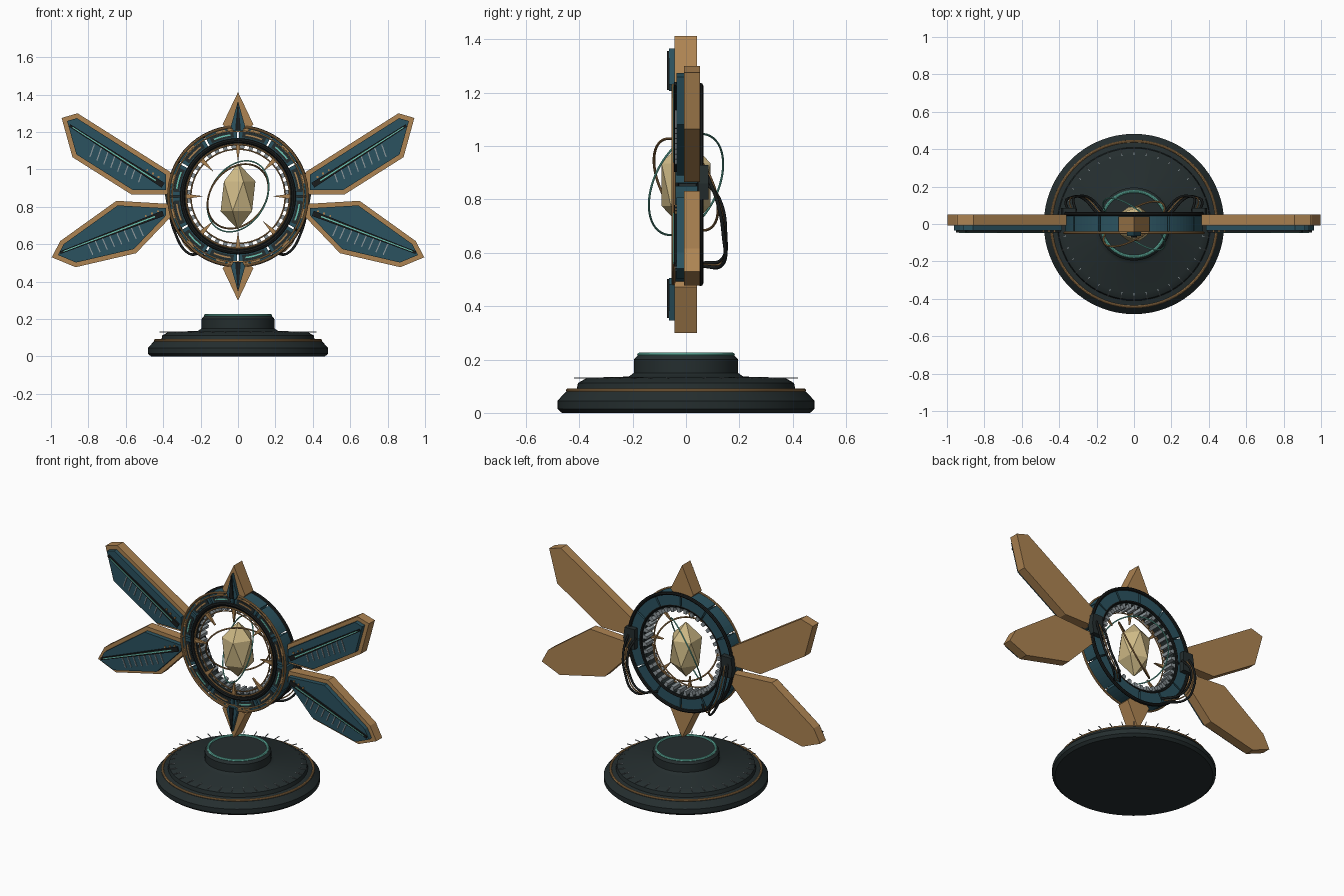
import bpy, bmesh
from math import sin, cos, pi, radians
from mathutils import Vector

if "Cube" in bpy.data.objects:
    bpy.data.objects.remove(bpy.data.objects["Cube"])

CZ = 0.856  # height of the ring centre


def material(name, rgb):
    m = bpy.data.materials.new(name)
    m.use_nodes = True
    m.diffuse_color = (*rgb, 1)
    m.node_tree.nodes["Principled BSDF"].inputs["Base Color"].default_value = (*rgb, 1)
    return m


DARK = material("charcoal", (0.018, 0.027, 0.028))
TEAL = material("deep teal", (0.024, 0.085, 0.115))
GOLD = material("bronze gold", (0.42, 0.23, 0.085))
PALE = material("pale crystal", (0.62, 0.49, 0.24))
GLOW = material("mint glow", (0.15, 0.56, 0.45))
STEEL = material("steel grey", (0.27, 0.31, 0.33))
BLACK = material("black rubber", (0.01, 0.012, 0.012))


def finish(bm, name, mat, smooth=False):
    bmesh.ops.recalc_face_normals(bm, faces=bm.faces)
    me = bpy.data.meshes.new(name)
    bm.to_mesh(me)
    bm.free()
    me.materials.append(mat)
    ob = bpy.data.objects.new(name, me)
    bpy.context.collection.objects.link(ob)
    if smooth:
        shade(ob)
    return ob


def shade(ob):
    bpy.ops.object.select_all(action="DESELECT")
    ob.select_set(True)
    bpy.context.view_layer.objects.active = ob
    bpy.ops.object.shade_smooth_by_angle(angle=radians(35))


def prism(bm, pts, y0, y1):
    """Extrude an (x, z) outline between two depths."""
    a = [bm.verts.new((x, y0, z)) for x, z in pts]
    b = [bm.verts.new((x, y1, z)) for x, z in pts]
    bm.faces.new(a)
    bm.faces.new(b[::-1])
    for i in range(len(a)):
        j = (i + 1) % len(a)
        bm.faces.new((a[i], b[i], b[j], a[j]))


def polar(r, deg):
    return Vector((r * cos(radians(deg)), CZ + r * sin(radians(deg))))


def sector(bm, r0, r1, a0, a1, y0, y1, n=8):
    """Arc-shaped block; built as a strip of short prisms' outline."""
    angles = [a0 + (a1 - a0) * i / n for i in range(n + 1)]
    prism(bm, [polar(r1, a) for a in angles] + [polar(r0, a) for a in reversed(angles)], y0, y1)


def bar(bm, p, q, w0, w1, y0, y1):
    """Tapered straight bar from p to q in the front plane."""
    p, q = Vector(p), Vector(q)
    d = (q - p).normalized()
    n = Vector((-d.y, d.x)) / 2
    prism(bm, [p + n * w0, q + n * w1, q - n * w1, p - n * w0], y0, y1)


def inset(pts, d):
    """Shrink a counter-clockwise outline evenly."""
    out = []
    for i, p in enumerate(pts):
        p, a, b = Vector(p), Vector(pts[i - 1]), Vector(pts[(i + 1) % len(pts)])
        e, f = (p - a).normalized(), (b - p).normalized()
        n, m = Vector((-e.y, e.x)), Vector((-f.y, f.x))
        out.append(p + (n + m) * d / (1 + n.dot(m)))
    return out


def torus(name, mat, R, r, loc, normal=(0, 1, 0), seg=72):
    bpy.ops.mesh.primitive_torus_add(major_radius=R, minor_radius=r, major_segments=seg,
                                     minor_segments=8, location=loc)
    ob = bpy.context.object
    ob.name = name
    ob.rotation_euler = Vector(normal).to_track_quat("Z", "Y").to_euler()
    ob.data.materials.append(mat)
    shade(ob)


# Stepped round pedestal
bm = bmesh.new()
profile = [(0, 0), (0.465, 0), (0.482, 0.015), (0.482, 0.045), (0.45, 0.08), (0.41, 0.088),
           (0.405, 0.112), (0.37, 0.132), (0.215, 0.136), (0.195, 0.15), (0.195, 0.2),
           (0.18, 0.217), (0, 0.217)]
vs = [bm.verts.new((r, 0, z)) for r, z in profile]
edges = [bm.edges.new(pair) for pair in zip(vs, vs[1:])]
bmesh.ops.spin(bm, geom=vs + edges, axis=(0, 0, 1), cent=(0, 0, 0), angle=2 * pi, steps=64)
bmesh.ops.remove_doubles(bm, verts=bm.verts, dist=0.0005)
finish(bm, "pedestal", DARK, True)
torus("pedestal_trim", GOLD, 0.443, 0.007, (0, 0, 0.085), (0, 0, 1))
torus("pedestal_light", GLOW, 0.175, 0.008, (0, 0, 0.218), (0, 0, 1))

# Radial tick pins on the pedestal
bm = bmesh.new()
for i in range(36):
    a = 2 * pi * i / 36
    u, n = Vector((cos(a), sin(a), 0)), Vector((-sin(a), cos(a), 0)) * 0.002
    up = Vector((0, 0, 0.002))
    ends = [[bm.verts.new(u * r + Vector((0, 0, 0.131)) + o) for o in (n + up, up - n, -n - up, n - up)]
            for r in (0.37, 0.42)]
    bm.faces.new(ends[0])
    bm.faces.new(ends[1])
    for k in range(4):
        m = (k + 1) % 4
        bm.faces.new((ends[0][k], ends[0][m], ends[1][m], ends[1][k]))
finish(bm, "pedestal_ticks", STEEL)

# Main ring: separated armour segments with narrow gaps
bm = bmesh.new()
for i in range(12):
    sector(bm, 0.295, 0.37, i * 30 + 0.9, i * 30 + 29.1, -0.042, 0.052)
finish(bm, "ring_segments", TEAL)
centre = Vector((0, 0, CZ))
for name, mat, R, r, y in (
        ("ring_front_rim", GOLD, 0.372, 0.007, -0.047), ("ring_front_band", GOLD, 0.352, 0.004, -0.043),
        ("ring_back_rim", BLACK, 0.37, 0.011, 0.054), ("ring_inner_tube", BLACK, 0.298, 0.013, -0.04),
        ("ring_back_tube", BLACK, 0.292, 0.009, 0.045), ("ring_inner_trim", GOLD, 0.277, 0.005, -0.044),
        ("ring_lip", GOLD, 0.252, 0.004, -0.035)):
    torus(name, mat, R, r, centre + Vector((0, y, 0)))

# Inner carrier and gear teeth
bm = bmesh.new()
for i in range(4):
    sector(bm, 0.274, 0.297, i * 90, i * 90 + 90, -0.035, 0.04, 16)
finish(bm, "gear_carrier", DARK)
bm = bmesh.new()
for i in range(36):
    bar(bm, polar(0.25, i * 10 + 5), polar(0.278, i * 10 + 5), 0.02, 0.024, -0.025, 0.045)
finish(bm, "gear_teeth", STEEL)

# Inward pointers
bm = bmesh.new()
for i in range(8):
    bar(bm, polar(0.275, i * 45), polar(0.19, i * 45), 0.026, 0.002, -0.047, -0.033)
finish(bm, "inward_pointers", GOLD)

# Inlaid arcs on the ring front
glow, inlay, plates = bmesh.new(), bmesh.new(), bmesh.new()
for i in range(12):
    c = i * 30 + 15
    sector(plates, 0.315, 0.346, c - 11, c + 11, -0.046, -0.04)
    sector(glow if i % 2 else inlay, 0.326, 0.334, c - 8, c + 8, -0.049, -0.045)
    sector(inlay, 0.355, 0.363, c - 4, c + 4, -0.048, -0.041)
finish(plates, "ring_plates", DARK)
finish(glow, "ring_lights", GLOW)
finish(inlay, "ring_inlays", GOLD)

# Top and bottom spikes with layered front fins
spikes, fins, ridges = bmesh.new(), bmesh.new(), bmesh.new()
for s in (1, -1):
    def up(x, r): return (x, CZ + s * r)
    prism(spikes, [up(0, 0.557), up(0.082, 0.385), up(0.045, 0.345), up(-0.045, 0.345), up(-0.082, 0.385)],
          -0.044, 0.041)
    prism(fins, [up(0, 0.51), up(0.038, 0.375), up(0.025, 0.35), up(-0.025, 0.35), up(-0.038, 0.375)],
          -0.064, -0.04)
    bar(ridges, up(0, 0.355), up(0, 0.5), 0.03, 0.004, -0.072, -0.06)
finish(spikes, "spikes", GOLD)
finish(fins, "spike_fins", TEAL)
finish(ridges, "spike_ridges", BLACK)

# Four wings: gold back plate, teal panel, dark spine with light, steel slats, rivets
upper = [(0.36, 0.866), (0.57, 0.866), (0.885, 1.065), (0.943, 1.275), (0.858, 1.3), (0.36, 0.985)]
lower = [(0.36, 0.745), (0.545, 0.552), (0.868, 0.477), (0.996, 0.53), (0.95, 0.617), (0.65, 0.832), (0.36, 0.815)]
wings = ((upper, (0.4, 0.915), (0.9, 1.235), (0.52, 0.965), (0.78, 1.1), (-0.012, 0.034)),
         (lower, (0.4, 0.765), (0.95, 0.555), (0.52, 0.675), (0.79, 0.575), (0.014, 0.032)))
for label, (outline, p, q, first, last, lean) in zip(("upper", "lower"), wings):
    for side, s in (("left", 1), ("right", -1)):
        def flip(v): return Vector((v[0] * s, v[1]))
        P, Q, A, B, L = map(flip, (p, q, first, last, lean))
        parts = {k: bmesh.new() for k in ("plate", "panel", "spine", "light", "slats", "rivets")}
        prism(parts["plate"], [flip(v) for v in outline], -0.008, 0.052)
        prism(parts["panel"], [flip(v) for v in inset(outline, 0.024)], -0.036, -0.006)
        bar(parts["spine"], P, Q, 0.03, 0.014, -0.045, -0.03)
        bar(parts["light"], P.lerp(Q, 0.08), P.lerp(Q, 0.97), 0.007, 0.005, -0.048, -0.04)
        for i in range(8):
            c = A.lerp(B, i / 7)
            bar(parts["slats"], c - L, c + L, 0.006, 0.006, -0.041, -0.034)
        for i in range(3):
            c = P.lerp(Q, 0.05 + 0.06 * i) + Vector((0, 0.028 if label == "upper" else 0.022))
            bar(parts["rivets"], c - Vector((0.005, 0)), c + Vector((0.005, 0)), 0.01, 0.01, -0.042, -0.034)
        for (k, b), mat in zip(parts.items(), (GOLD, TEAL, BLACK, GLOW, STEEL, GOLD)):
            finish(b, f"{label}_{side}_wing_{k}", mat)

# Rear junction boxes and hanging cables
boxes = bmesh.new()
for s, side in ((1, "left"), (-1, "right")):
    prism(boxes, [(s * x, z) for x, z in ((0.31, 0.8), (0.38, 0.8), (0.39, 0.86), (0.38, 0.93), (0.31, 0.93))],
          0.045, 0.085)
    for i in range(3):
        o = 0.02 * i
        path = [(0.35 - o, 0.07, 0.91 - o), (0.365 - o, 0.115 + o / 4, 0.8), (0.34 - o, 0.14 + o / 5, 0.67),
                (0.27 - o, 0.135, 0.555 + o / 2), (0.2 - o, 0.06, 0.55 + o / 4)]
        cu = bpy.data.curves.new("cable", "CURVE")
        cu.dimensions = "3D"
        cu.bevel_depth, cu.bevel_resolution, cu.resolution_u = 0.007, 2, 8
        sp = cu.splines.new("BEZIER")
        sp.bezier_points.add(len(path) - 1)
        for bp, (x, y, z) in zip(sp.bezier_points, path):
            bp.co = (s * x, y, z)
            bp.handle_left_type = bp.handle_right_type = "AUTO"
        cu.materials.append(GOLD if i == 1 else BLACK)
        if i == 1:
            cu.bevel_depth = 0.004
        bpy.context.collection.objects.link(bpy.data.objects.new(f"{side}_cable_{i + 1}", cu))
finish(boxes, "junction_boxes", DARK)

# Floating faceted crystal with two tilted orbit hoops
bpy.ops.mesh.primitive_ico_sphere_add(subdivisions=1, radius=1, location=centre)
crystal = bpy.context.object
crystal.name = "crystal"
crystal.scale = (0.104, 0.108, 0.178)
crystal.data.materials.append(PALE)
torus("mint_hoop", GLOW, 0.203, 0.004, centre, (0.58, 0.72, -0.35))
torus("gold_hoop", GOLD, 0.188, 0.005, centre, (-0.5, 0.77, 0.4))
